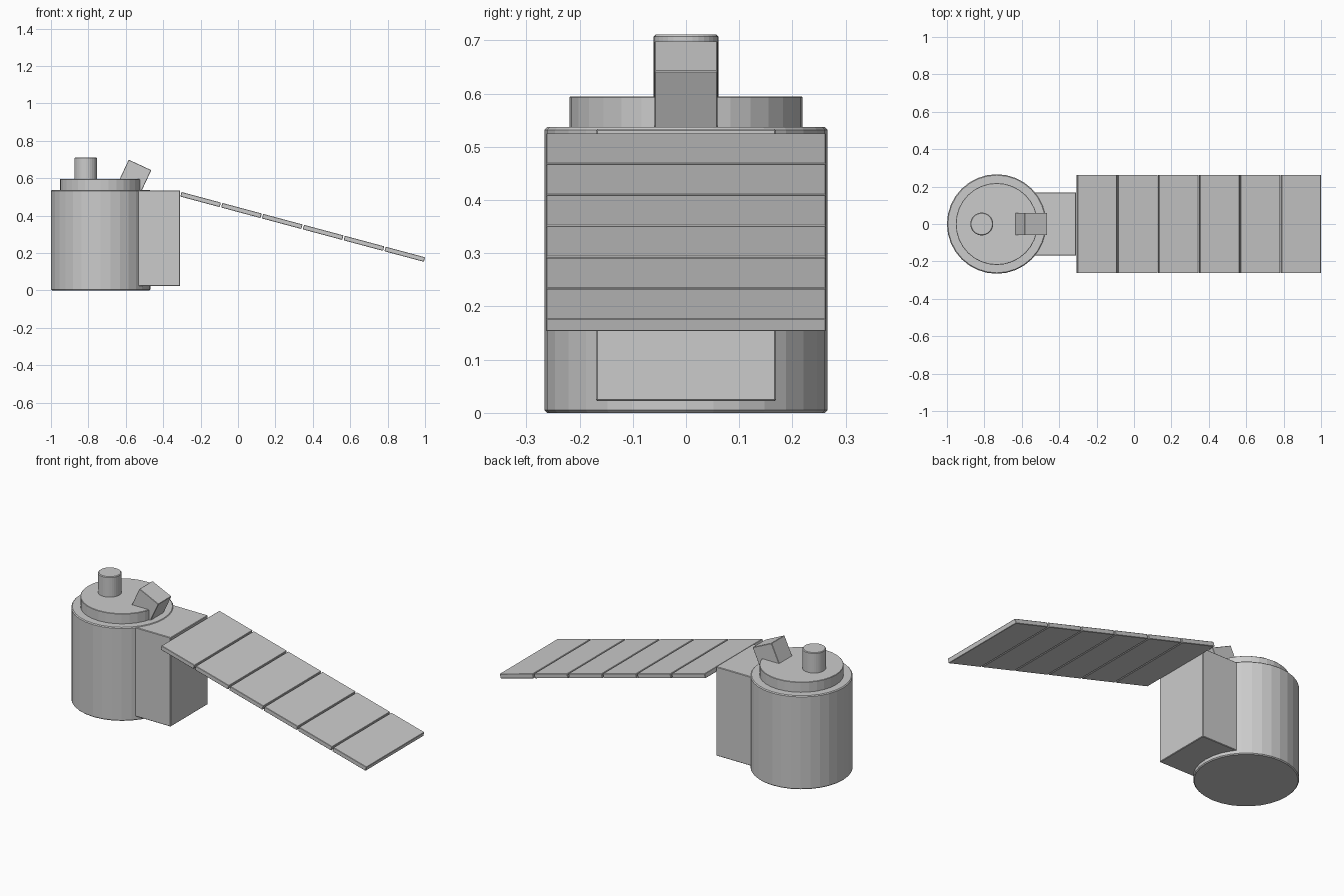
import bpy
from math import radians, cos, sin

if "Cube" in bpy.data.objects:
    bpy.data.objects.remove(bpy.data.objects["Cube"])


def bevel(ob, width):
    m = ob.modifiers.new("edge_bevel", "BEVEL")
    m.width = width
    m.segments = 1
    m.limit_method = 'ANGLE'
    m.angle_limit = radians(40)


def cylinder(name, x, r, z0, z1, sides, width):
    bpy.ops.mesh.primitive_cylinder_add(vertices=sides, radius=r, depth=z1 - z0,
                                        location=(x, 0, (z0 + z1) / 2))
    ob = bpy.context.object
    ob.name = name
    bevel(ob, width)
    return ob


def box(name, centre, size, tilt=0, width=0.002):
    bpy.ops.mesh.primitive_cube_add(size=1, location=centre)
    ob = bpy.context.object
    ob.name = name
    ob.scale = size
    bpy.ops.object.transform_apply(location=False, rotation=False, scale=True)
    ob.rotation_euler.y = radians(tilt)
    bevel(ob, width)
    return ob


# Drum body, raised lid and top knob
CX = -0.734
cylinder("drum_body", CX, 0.266, 0, 0.537, 32, 0.005)
cylinder("drum_lid", CX, 0.219, 0.53, 0.595, 32, 0.002)
cylinder("top_knob", -0.814, 0.061, 0.59, 0.711, 32, 0.004)

# Rectangular block on the side of the drum
box("side_block", (-0.4545, 0, 0.278), (0.291, 0.339, 0.511), width=0.003)

# Small tilted block on the lid, located from its upper edge midpoint
a = radians(25)
L = 0.13
box("tilted_block", (-0.524 - sin(a) * L / 2, 0, 0.671 - cos(a) * L / 2),
    (0.133, 0.119, L), tilt=25)

# Row of six sloping slats
SLOPE, THICK, TOTAL, GAP, COUNT = radians(15), 0.025, 1.348, 0.008, 6
length = (TOTAL - GAP * (COUNT - 1)) / COUNT
for i in range(COUNT):
    d = i * (length + GAP) + length / 2
    x = -0.302 + d * cos(SLOPE) - sin(SLOPE) * THICK / 2
    z = 0.526 - d * sin(SLOPE) - cos(SLOPE) * THICK / 2
    box(f"slat_{i + 1}", (x, 0, z), (length, 0.526, THICK), tilt=15)
